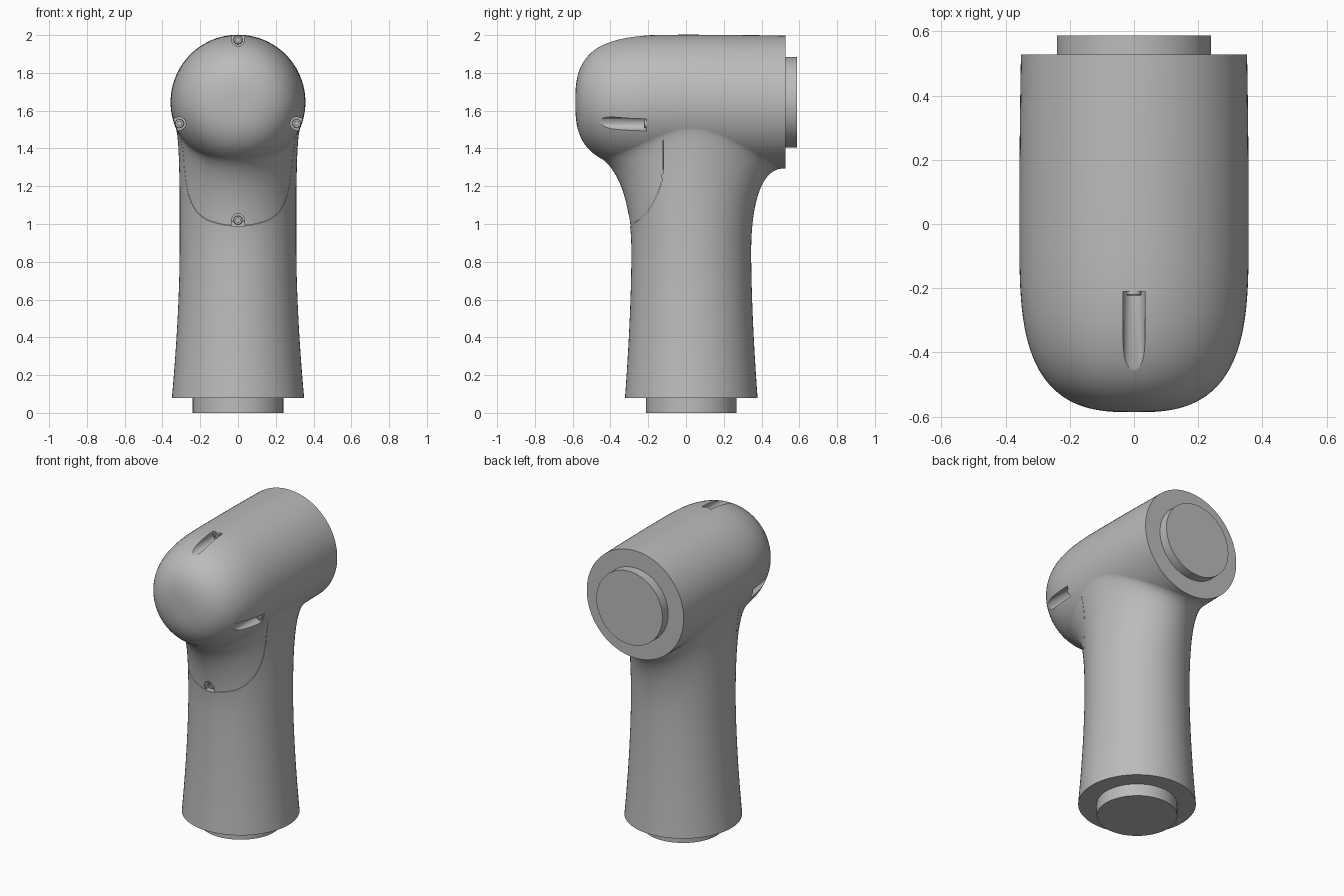
import bpy, bmesh, math
from mathutils import Vector

cube = bpy.data.objects.get("Cube")
if cube:
    bpy.data.objects.remove(cube, do_unlink=True)

SEG = 96
AXIS_Z = 1.645      # height of the head axis
COL_Y = 0.028       # column centre
HEAD_R, FRONT, BACK = 0.357, 0.586, 0.527
PLUG_R = 0.24

grey = bpy.data.materials.new("plain grey")
grey.use_nodes = True
grey.diffuse_color = (0.5, 0.5, 0.5, 1)
grey.node_tree.nodes["Principled BSDF"].inputs["Base Color"].default_value = (0.5, 0.5, 0.5, 1)


def finish(name, bm):
    bmesh.ops.recalc_face_normals(bm, faces=bm.faces)
    me = bpy.data.meshes.new(name)
    bm.to_mesh(me)
    bm.free()
    ob = bpy.data.objects.new(name, me)
    bpy.context.collection.objects.link(ob)
    me.materials.append(grey)
    return ob


def loft(name, rings):
    """Closed solid through equal-length rings of points."""
    bm = bmesh.new()
    vs = [[bm.verts.new(p) for p in ring] for ring in rings]
    n = len(vs[0])
    for a, b in zip(vs, vs[1:]):
        for i in range(n):
            j = (i + 1) % n
            bm.faces.new((a[i], a[j], b[j], b[i]))
    bm.faces.new(vs[0])
    bm.faces.new(vs[-1])
    return finish(name, bm)


def select_only(ob):
    bpy.ops.object.select_all(action='DESELECT')
    ob.select_set(True)
    bpy.context.view_layer.objects.active = ob


def cut(ob, cutters):
    select_only(ob)
    for c in cutters:
        c.hide_render = True
        mod = ob.modifiers.new("cut", 'BOOLEAN')
        mod.operation, mod.solver, mod.object = 'DIFFERENCE', 'EXACT', c
        bpy.ops.object.modifier_apply(modifier=mod.name)
        bpy.data.objects.remove(c, do_unlink=True)


def smooth(ob, degrees=35):
    select_only(ob)
    bpy.ops.object.shade_smooth_by_angle(angle=math.radians(degrees))


def circle_y(r, y, z=AXIS_Z, x=0, n=SEG):
    return [(x + r * math.cos(t), y, z + r * math.sin(t))
            for t in (2 * math.pi * i / n for i in range(n))]


# Head: horizontal barrel with a blunt domed front
def head_radius(y):
    if y >= 0:
        return HEAD_R - 0.005 * (y / BACK) ** 2
    return HEAD_R * max(1 - (-y / FRONT) ** 3.5, 0) ** (1 / 2.8)


rings = [circle_y(head_radius(BACK * k / 8), BACK * k / 8) for k in range(8, -1, -1)]
for k in range(1, 41):
    a = math.radians(89.9) * k / 40
    rings.append(circle_y(HEAD_R * math.cos(a) ** (2 / 2.8), -FRONT * math.sin(a) ** (2 / 3.5)))
head = loft("head", rings)


# Column: slightly waisted tube that flares into the underside of the head
def underside(x, y):
    return AXIS_Z - math.sqrt(max(head_radius(y) ** 2 - x * x, 0))


def column_ring(rx, ry, z):
    return [Vector((rx * math.cos(t), COL_Y + ry * math.sin(t), z))
            for t in (2 * math.pi * i / SEG for i in range(SEG))]


rings = []
for k in range(13):
    z = 0.08 + 0.77 * k / 12
    f = (1 - k / 12) ** 1.7
    rings.append(column_ring(0.309 + 0.041 * f, 0.317 + 0.034 * f, z))

start, ends = rings[-1], []
for i in range(SEG):
    t = 2 * math.pi * i / SEG
    c, s = math.cos(t), math.sin(t)
    x, y = 0.33 * c, COL_Y + 0.485 * s
    out = Vector((c / 0.33, s / 0.485)).normalized() * 0.002
    z = underside(x, y)
    rise = z - underside(x - out.x, y - out.y)
    tangent = Vector((out.x, out.y, rise)).normalized()
    end = Vector((x, y, z + 0.001))
    ends.append((end, end - tangent * (0.06 + 0.05 * abs(s))))
for k in range(1, 25):
    u = k / 24
    v = 1 - u
    rings.append([p * v**3 + (p + Vector((0, 0, 0.27))) * 3 * v * v * u + h * 3 * v * u * u + e * u**3
                  for p, (e, h) in zip(start, ends)])
rings.append(column_ring(0.01, 0.01, 1.62))
column = loft("column", rings)


# Screw recesses: U-shaped pockets open towards the outside
def pocket(x, z, direction, depth_y, reach):
    d = Vector(direction).normalized()
    side = Vector((-d.y, d.x))
    r = 0.034
    outline = [side * r * math.cos(t) - d * r * math.sin(t)
               for t in (math.pi * i / 16 for i in range(17))]
    outline += [d * reach - side * r, d * reach + side * r]
    return loft("pocket_cutter", [[(x + p.x, y, z + p.y) for p in outline] for y in (depth_y, -0.75)])


def screw(name, x, z, y):
    ob = loft(name, [circle_y(r, y + dy, z, x, 24) for r, dy in
                     ((0.024, 0.01), (0.024, -0.009), (0.021, -0.012), (0.012, -0.012), (0.012, -0.004))])
    smooth(ob)


head_cutters = []
for name, deg in (("top", 90), ("left", -20), ("right", 200)):
    d = (math.cos(math.radians(deg)), math.sin(math.radians(deg)))
    x, z = 0.33 * d[0], AXIS_Z + 0.33 * d[1]
    head_cutters.append(pocket(x, z, d, -0.21, 0.08))
    screw(name + "_screw", x, z, -0.21)
cut(head, head_cutters)
screw("lower_screw", 0, 1.02, -0.26)

# Fine joint line around the front cover
path = [Vector(p) for p in ((-0.12, 1.46), (-0.12, 1.3), (-0.13, 1.22), (-0.15, 1.16), (-0.175, 1.11),
                            (-0.205, 1.065), (-0.245, 1.025), (-0.3, 0.988), (-0.37, 0.95))]
near, far = [], []
for i, p in enumerate(path):
    d = (path[min(i + 1, len(path) - 1)] - path[max(i - 1, 0)]).normalized()
    nrm = Vector((-d.y, d.x)) * 0.0012
    near.append(p + nrm)
    far.append(p - nrm)
strip = near + far[::-1]
seam = loft("seam_cutter", [[(x, p.x, p.y) for p in strip] for x in (-0.6, 0.6)])
cut(column, [pocket(0, 1.02, (0, -1), -0.26, 0.033), seam])

smooth(head)
smooth(column)

# Connection plugs at the back and the base
plug = loft("back_plug", [circle_y(PLUG_R, y) for y in (0.5, 0.587)])
smooth(plug)
base = loft("base_plug", [[(PLUG_R * math.cos(t), COL_Y + PLUG_R * math.sin(t), z)
                           for t in (2 * math.pi * i / SEG for i in range(SEG))] for z in (0, 0.1)])
smooth(base)
